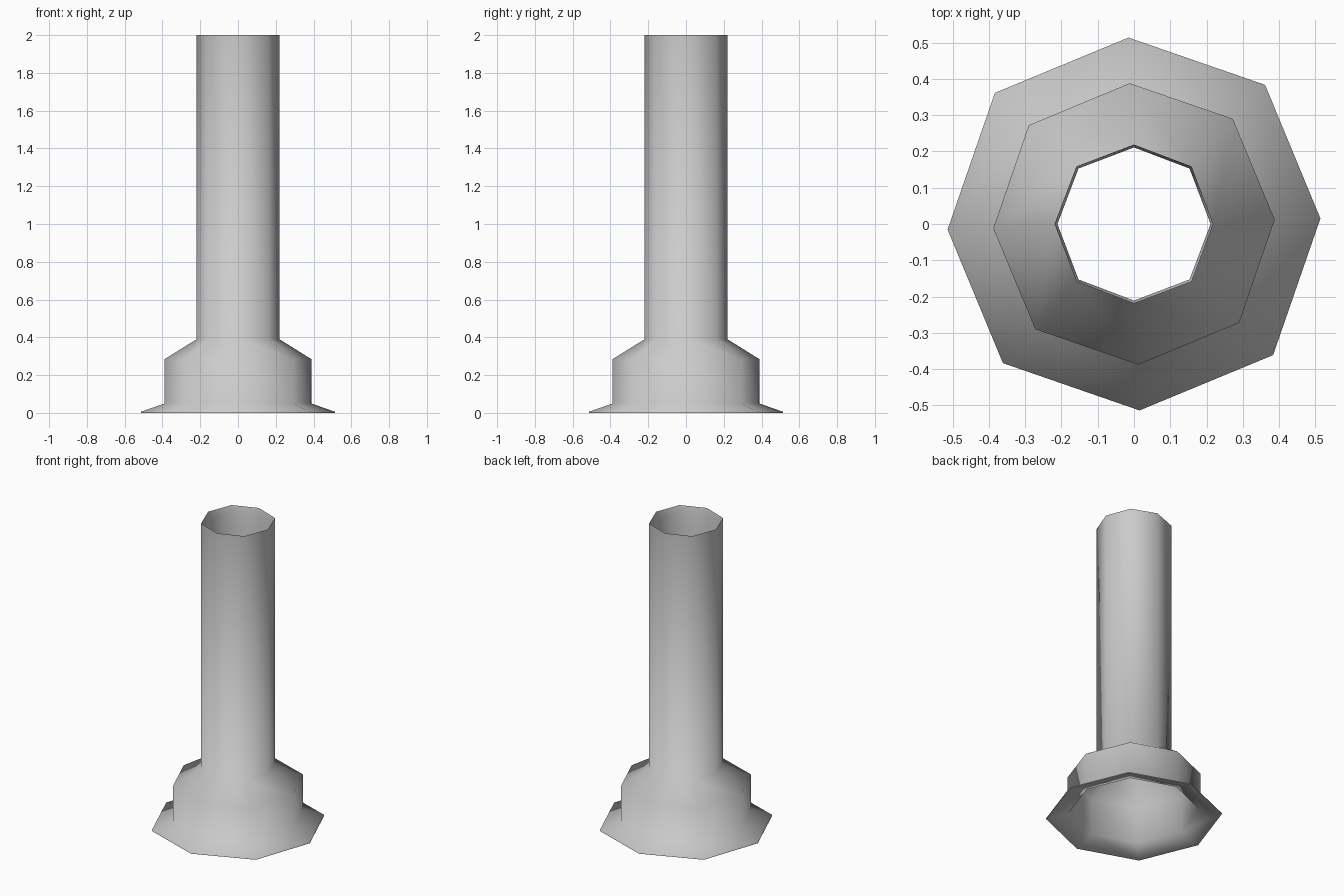
import bpy, bmesh
from math import sin, cos, radians

if "Cube" in bpy.data.objects:
    bpy.data.objects.remove(bpy.data.objects["Cube"])

SIDES = 8
# wall profile: radius, height, twist in degrees (outside top-down, then inside bottom-up)
PROFILE = [
    (0.219, 2.00, 0), (0.219, 0.39, 0),          # tube
    (0.388, 0.285, 1.8), (0.388, 0.05, 1.8),     # collar
    (0.514, 0.006, 1.7), (0.514, 0.00, 1.7),     # flared foot
    (0.503, 0.00, 1.7), (0.379, 0.043, 1.8),     # inside of foot
    (0.379, 0.28, 1.8), (0.211, 0.384, 0),       # inside of collar
    (0.211, 1.96, 0),                            # inside of tube, bevelled lip
]


def ring(bm, radius, z, twist):
    verts = []
    for i in range(SIDES):
        a = radians(twist + 360 * i / SIDES)
        r = radius * (1.025 if i % 2 else 1.0)   # corners slightly squared
        verts.append(bm.verts.new((r * cos(a), r * sin(a), z)))
    return verts


# flanged pipe: closed wall profile swept round eight sides
bm = bmesh.new()
rings = [ring(bm, *p) for p in PROFILE]
for a, b in zip(rings, rings[1:] + rings[:1]):
    for i in range(SIDES):
        j = (i + 1) % SIDES
        bm.faces.new((a[i], b[i], b[j], a[j]))
bmesh.ops.recalc_face_normals(bm, faces=bm.faces)
for f in bm.faces:
    f.smooth = True

mesh = bpy.data.meshes.new("flanged_pipe")
bm.to_mesh(mesh)
bm.free()
pipe = bpy.data.objects.new("flanged_pipe", mesh)
bpy.context.collection.objects.link(pipe)
bpy.context.view_layer.objects.active = pipe
pipe.select_set(True)
bpy.ops.object.shade_smooth_by_angle(angle=radians(75))
